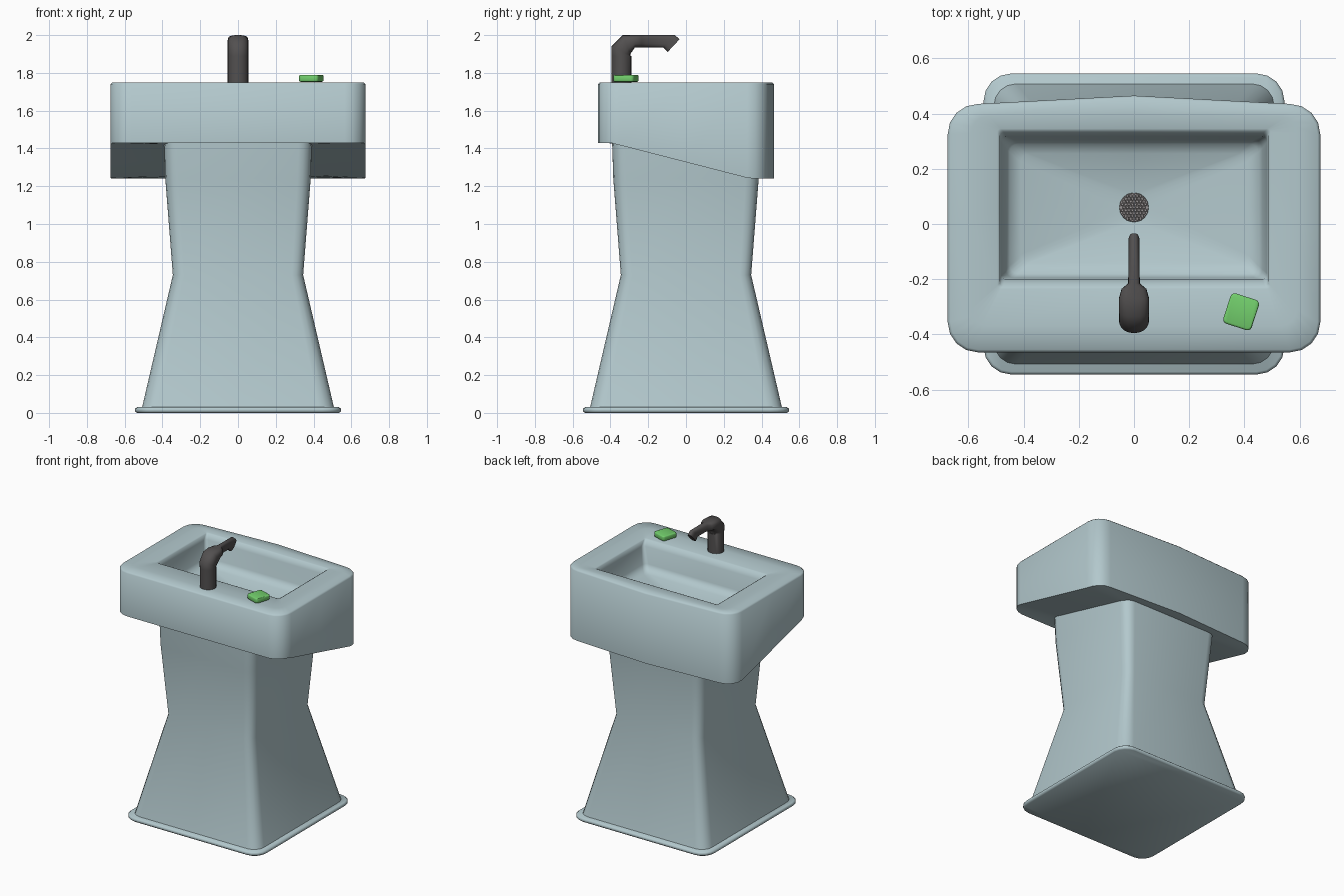
import bpy, bmesh, math
from mathutils import Vector, Matrix

if "Cube" in bpy.data.objects:
    bpy.data.objects.remove(bpy.data.objects["Cube"])


def material(name, rgb):
    m = bpy.data.materials.new(name)
    m.diffuse_color = (*rgb, 1)
    m.use_nodes = True
    m.node_tree.nodes["Principled BSDF"].inputs["Base Color"].default_value = m.diffuse_color
    return m


CERAMIC = material("ceramic", (0.45, 0.58, 0.61))
METAL = material("dark_metal", (0.085, 0.08, 0.08))
STEEL = material("drain_steel", (0.33, 0.31, 0.31))
GREEN = material("green_soap", (0.17, 0.62, 0.15))


def finish(bm, name, mat, angle):
    bmesh.ops.recalc_face_normals(bm, faces=bm.faces[:])
    me = bpy.data.meshes.new(name)
    bm.to_mesh(me)
    bm.free()
    ob = bpy.data.objects.new(name, me)
    bpy.context.collection.objects.link(ob)
    me.materials.append(mat)
    bpy.ops.object.select_all(action='DESELECT')
    ob.select_set(True)
    bpy.context.view_layer.objects.active = ob
    bpy.ops.object.shade_smooth_by_angle(angle=math.radians(angle))
    return ob


def loft(name, rings, mat, angle=40):
    """Skin a list of equal-length point rings and cap both ends."""
    bm = bmesh.new()
    rows = [[bm.verts.new(p) for p in ring] for ring in rings]
    n = len(rows[0])
    for a, b in zip(rows, rows[1:]):
        for i in range(n):
            j = (i + 1) % n
            bm.faces.new((a[i], a[j], b[j], b[i]))
    bm.faces.new(rows[0])
    bm.faces.new(rows[-1])
    return finish(bm, name, mat, angle)


def rrect(x, y0, y1, r, z, peak=0.0, seg=4):
    """Rounded rectangle ring with side midpoints; z may be a function of y."""
    pts = []
    corners = [(x - r, y1 - r), (-x + r, y1 - r), (-x + r, y0 + r), (x - r, y0 + r)]
    mids = [(0, y1 + peak), (-x, (y0 + y1) / 2), (0, y0), (x, (y0 + y1) / 2)]
    for k, (cx, cy) in enumerate(corners):
        for s in range(seg + 1):
            a = math.pi / 2 * (k + s / seg)
            pts.append((cx + r * math.cos(a), cy + r * math.sin(a)))
        pts.append(mids[k])
    height = z if callable(z) else (lambda y: z)
    return [(px, py, height(py)) for px, py in pts]


def square(h, r, z):
    return rrect(h, -h, h, r, z)


# foot plate and waisted pedestal
loft("foot_plate", [square(0.535, 0.09, 0), square(0.545, 0.1, 0.008),
                    square(0.545, 0.1, 0.022), square(0.535, 0.09, 0.03)], CERAMIC, 60)
loft("pedestal", [square(0.51, 0.08, 0.02), square(0.345, 0.06, 0.73),
                  square(0.385, 0.07, 1.24), square(0.392, 0.07, 1.46)], CERAMIC, 50)


# basin: sloping underside, outer wall, flat rim, recessed bowl
def underside(y):
    t = min(max((y + 0.40) / 0.74, 0), 1)
    return 1.43 - 0.19 * t


basin_rings = [
    rrect(0.36, -0.36, 0.36, 0.06, lambda y: underside(y) + 0.01),
    rrect(0.675, -0.465, 0.435, 0.11, underside, 0.03),
    rrect(0.675, -0.465, 0.435, 0.11, 1.74, 0.03),
    rrect(0.665, -0.455, 0.425, 0.10, 1.75, 0.03),
    rrect(0.59, -0.37, 0.39, 0.06, 1.75, 0.01),
    rrect(0.495, -0.235, 0.345, 0.012, 1.75),
    rrect(0.485, -0.225, 0.335, 0.012, 1.745),
    rrect(0.483, -0.20, 0.318, 0.02, 1.71),
    rrect(0.465, -0.195, 0.305, 0.03, 1.59),
    rrect(0.45, -0.18, 0.29, 0.03, 1.56),
    rrect(0.41, -0.14, 0.255, 0.03, 1.545),
    rrect(0.05, 0.01, 0.11, 0.045, 1.505),
]
loft("basin", basin_rings, CERAMIC, 80)

# drain strainer: disc covered in small hexagonal studs
bm = bmesh.new()
bmesh.ops.create_cone(bm, cap_ends=True, segments=16, radius1=0.054, radius2=0.052,
                      depth=0.012, matrix=Matrix.Translation((0, 0.06, 1.508)))
step = 0.012
for row in range(-5, 6):
    for col in range(-5, 6):
        px, py = (col + 0.5 * (row % 2)) * step, row * step * 0.866
        if math.hypot(px, py) < 0.048:
            bmesh.ops.create_cone(bm, cap_ends=True, segments=6, radius1=0.0062, radius2=0.0045,
                                  depth=0.004,
                                  matrix=Matrix.Translation((px, py + 0.06, 1.516)))
finish(bm, "drain", STEEL, 30)


# tap: sections (y, z, direction in degrees, half width, half height, roundness)
def section(y, z, deg, w, h, p, n=20):
    a = math.radians(deg)
    pts = []
    for i in range(n):
        t = 2 * math.pi * i / n
        c, s = math.cos(t), math.sin(t)
        u = w * math.copysign(abs(c) ** p, c)
        v = h * math.copysign(abs(s) ** p, s)
        pts.append((u, y - v * math.sin(a), z + v * math.cos(a)))
    return pts


tap = [(-0.3425, 1.745, 90, 0.055, 0.053, 1), (-0.3425, 1.89, 90, 0.055, 0.053, 1),
       (-0.345, 1.915, 63, 0.055, 0.056, 0.9), (-0.315, 1.95, 22, 0.055, 0.054, 0.7),
       (-0.27, 1.9675, 0, 0.055, 0.0325, 0.65), (-0.235, 1.9675, 0, 0.045, 0.0325, 0.7),
       (-0.215, 1.9675, 0, 0.021, 0.0325, 0.75), (-0.09, 1.9675, -43, 0.02, 0.044, 0.75),
       (-0.065, 1.945, -43, 0.02, 0.046, 0.75)]
loft("tap", [section(*s) for s in tap], METAL, 50)

# soap bar on the rim
bm = bmesh.new()
bmesh.ops.create_cube(bm, size=1, matrix=Matrix.Translation((0.388, -0.318, 1.771))
                      @ Matrix.Rotation(math.radians(-18), 4, 'Z')
                      @ Matrix.Diagonal((0.108, 0.115, 0.036, 1)))
upright = [e for e in bm.edges if abs(e.verts[0].co.z - e.verts[1].co.z) > 0.01]
bmesh.ops.bevel(bm, geom=upright, offset=0.016, segments=3, profile=0.5, affect='EDGES')
flat = [e for e in bm.edges if abs(e.verts[0].co.z - e.verts[1].co.z) < 0.001]
bmesh.ops.bevel(bm, geom=flat, offset=0.007, segments=2, profile=0.5, affect='EDGES')
finish(bm, "soap_bar", GREEN, 45)
